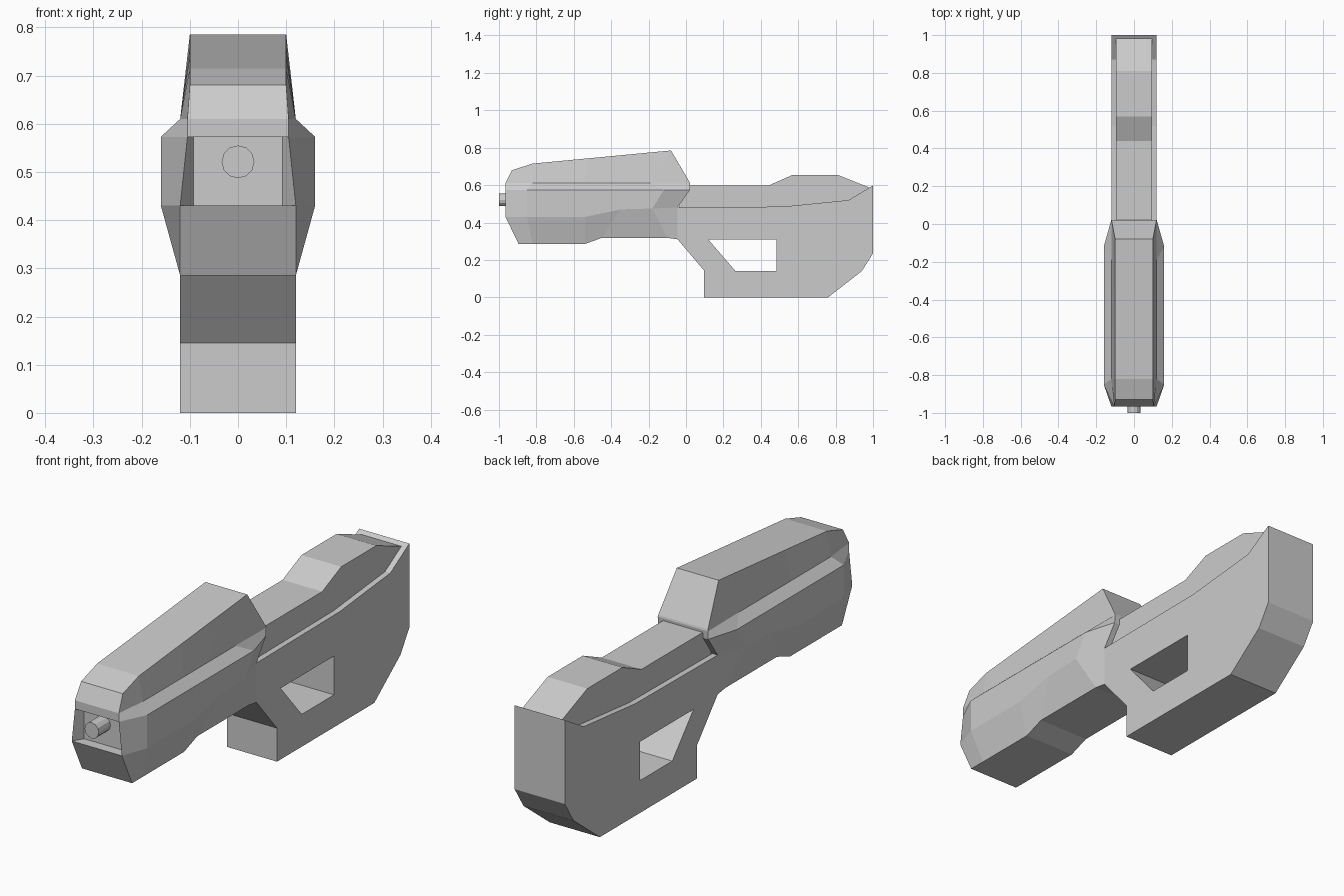
import bpy, bmesh
from math import pi

if "Cube" in bpy.data.objects:
    bpy.data.objects.remove(bpy.data.objects["Cube"])


def profile_solid(name, half_width, *loops):
    """Extrude side-view (y, z) outlines across x; inner loops become holes."""
    cu = bpy.data.curves.new(name + "_outline", 'CURVE')
    cu.dimensions = '2D'
    cu.fill_mode = 'BOTH'
    cu.extrude = half_width
    for pts in loops:
        sp = cu.splines.new('POLY')
        sp.points.add(len(pts) - 1)
        for p, (y, z) in zip(sp.points, pts):
            p.co = (y, z, 0, 1)
        sp.use_cyclic_u = True
    tmp = bpy.data.objects.new(name + "_tmp", cu)
    bpy.context.collection.objects.link(tmp)
    dg = bpy.context.evaluated_depsgraph_get()
    me = bpy.data.meshes.new_from_object(tmp.evaluated_get(dg))
    bpy.data.objects.remove(tmp)
    for poly in me.polygons:
        poly.use_smooth = False
    ob = bpy.data.objects.new(name, me)
    ob.rotation_euler = (pi / 2, 0, pi / 2)
    bpy.context.collection.objects.link(ob)
    return ob


# Stock with the grip opening
profile_solid("stock", 0.12,
              [(-.045, .31), (.095, .145), (.095, 0), (.76, 0), (.94, .14), (1, .235),
               (1, .598), (.87, .52), (.52, .485), (-.045, .48)],
              [(.12, .308), (.265, .14), (.485, .14), (.485, .308)])

# Narrower raised spine along the stock
profile_solid("stock_spine", 0.095,
              [(-.04, .46), (.52, .46), (.87, .5), (.985, .585), (.81, .655),
               (.57, .655), (.44, .597), (-.02, .597)])

# Front housing: columns front to back, each bottom / low side / high side / crest / top
columns = [
    [(.12, -.895, .285), (.12, -.965, .43), (.105, -.965, .573), (.105, -.965, .61), (.1, -.93, .68)],
    [(.12, -.82, .285), (.16, -.85, .43), (.16, -.85, .573), (.12, -.82, .61), (.1, -.82, .715)],
    [(.12, -.54, .285), (.16, -.54, .43), (.16, -.54, .573), (.12, -.54, .61), (.1, -.54, .7415)],
    [(.12, -.45, .318), (.16, -.35, .47), (.16, -.35, .573), (.12, -.35, .61), (.1, -.35, .7595)],
    [(.12, -.10, .318), (.16, -.18, .475), (.16, -.12, .573), (.12, -.19, .61), (.1, -.08, .785)],
    [(.12, -.045, .31), (.12, -.045, .48), (.12, .02, .573), (.12, .022, .608), (.119, .02, .615)],
]
bm = bmesh.new()
R = [[bm.verts.new(p) for p in c] for c in columns]
L = [[bm.verts.new((-x, y, z)) for x, y, z in c] for c in columns]
n = len(columns)
for i in range(n - 1):
    for j in range(4):
        for S in (R, L):
            bm.faces.new((S[i][j], S[i + 1][j], S[i + 1][j + 1], S[i][j + 1]))
    for j in (0, 4):
        bm.faces.new((R[i][j], R[i + 1][j], L[i + 1][j], L[i][j]))
for j in range(4):
    bm.faces.new((R[-1][j], R[-1][j + 1], L[-1][j + 1], L[-1][j]))
    if j != 1:
        bm.faces.new((R[0][j], R[0][j + 1], L[0][j + 1], L[0][j]))
# Muzzle recess
mouth = [R[0][1], R[0][2], L[0][2], L[0][1]]
back = [bm.verts.new((.092 if v.co.x > 0 else -.092, -.92, v.co.z)) for v in mouth]
for k in range(4):
    m = (k + 1) % 4
    bm.faces.new((mouth[k], mouth[m], back[m], back[k]))
bm.faces.new(back)
bmesh.ops.recalc_face_normals(bm, faces=bm.faces)
me = bpy.data.meshes.new("front_housing")
bm.to_mesh(me)
bm.free()
bpy.context.collection.objects.link(bpy.data.objects.new("front_housing", me))

# Muzzle
bpy.ops.mesh.primitive_cylinder_add(vertices=12, radius=.034, depth=.1,
                                    location=(0, -.95, .521), rotation=(pi / 2, 0, 0))
bpy.context.object.name = "muzzle"
